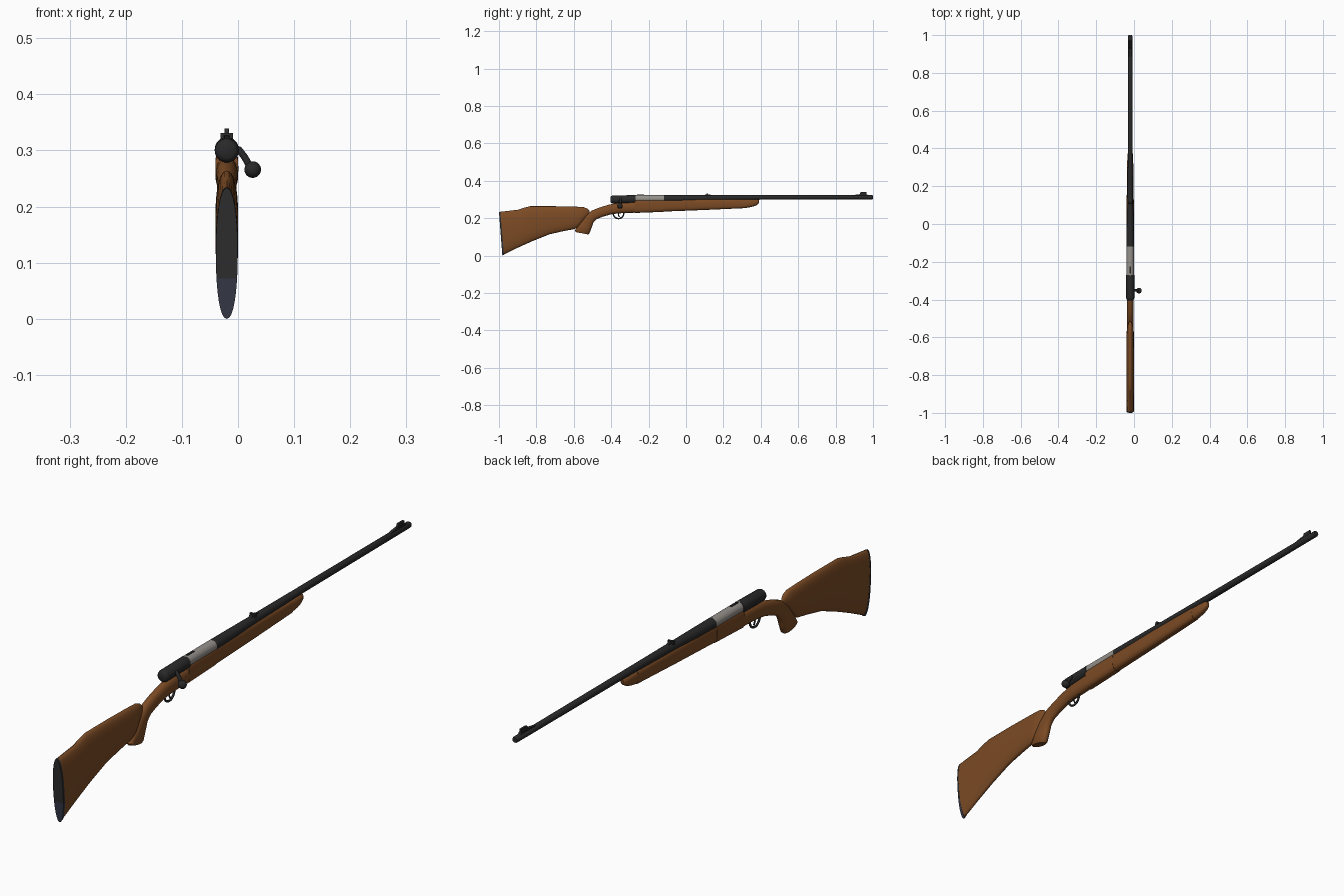
import bpy, bmesh, math
from mathutils import Vector

if "Cube" in bpy.data.objects:
    bpy.data.objects.remove(bpy.data.objects["Cube"])

CX = -0.02  # centre line of the rifle


def material(name, rgb):
    m = bpy.data.materials.new(name)
    m.diffuse_color = (*rgb, 1)
    m.use_nodes = True
    m.node_tree.nodes["Principled BSDF"].inputs["Base Color"].default_value = m.diffuse_color
    return m


WOOD = material("walnut_wood", (0.20, 0.070, 0.018))
METAL = material("blued_metal", (0.022, 0.022, 0.022))
STEEL = material("bright_steel", (0.30, 0.28, 0.26))
PAD = material("dark_rubber", (0.027, 0.027, 0.027))
TOE = material("blue_grey_rubber", (0.036, 0.040, 0.062))


def finish(ob, *mats, angle=40):
    for m in mats:
        ob.data.materials.append(m)
    bpy.ops.object.select_all(action='DESELECT')
    ob.select_set(True)
    bpy.context.view_layer.objects.active = ob
    bpy.ops.object.shade_smooth_by_angle(angle=math.radians(angle))
    return ob


def mesh_object(name, bm):
    bmesh.ops.recalc_face_normals(bm, faces=bm.faces)
    me = bpy.data.meshes.new(name)
    bm.to_mesh(me)
    bm.free()
    ob = bpy.data.objects.new(name, me)
    bpy.context.collection.objects.link(ob)
    return ob


def loft_bm(stations, power=2.2, n=32):
    """Skin superellipse sections; station = (top y, top z, bottom y, bottom z, half width)."""
    bm = bmesh.new()
    rings = []
    for ty, tz, by, bz, w in stations:
        top, bot = Vector((CX, ty, tz)), Vector((CX, by, bz))
        mid, half = (top + bot) / 2, (top - bot) / 2
        ring = []
        for i in range(n):
            a = 2 * math.pi * i / n
            c, s = math.cos(a), math.sin(a)
            u = math.copysign(abs(c) ** (2 / power), c)
            v = math.copysign(abs(s) ** (2 / power), s)
            ring.append(bm.verts.new(mid + half * v + Vector((w * u, 0, 0))))
        rings.append(ring)
    for a, b in zip(rings, rings[1:]):
        for i in range(n):
            j = (i + 1) % n
            bm.faces.new((a[i], a[j], b[j], b[i]))
    bm.faces.new(rings[0])
    bm.faces.new(rings[-1])
    return bm


def loft(name, mat, stations, power=2.2):
    return finish(mesh_object(name, loft_bm(stations, power)), mat)


def turned(name, mat, profile):
    """Round part along y; profile = (y, centre z, radius)."""
    return loft(name, mat, [(y, z + r, y, z - r, r) for y, z, r in profile], 2)


def tube(name, mat, points, radius):
    cu = bpy.data.curves.new(name, 'CURVE')
    cu.dimensions = '3D'
    cu.bevel_depth, cu.bevel_resolution, cu.use_fill_caps = radius, 3, True
    sp = cu.splines.new('POLY')
    sp.points.add(len(points) - 1)
    for p, co in zip(sp.points, points):
        p.co = (*co, 1)
    ob = bpy.data.objects.new(name, cu)
    bpy.context.collection.objects.link(ob)
    bpy.ops.object.select_all(action='DESELECT')
    ob.select_set(True)
    bpy.context.view_layer.objects.active = ob
    bpy.ops.object.convert(target='MESH')
    return finish(bpy.context.object, mat)


def side_plate(name, mat, outline, half):
    """Side outline (y, z) extruded across the centre line."""
    bm = bmesh.new()
    f = bm.faces.new([bm.verts.new((CX - half, y, z)) for y, z in outline])
    ext = bmesh.ops.extrude_face_region(bm, geom=[f])['geom']
    bmesh.ops.translate(bm, vec=(2 * half, 0, 0),
                        verts=[v for v in ext if isinstance(v, bmesh.types.BMVert)])
    return finish(mesh_object(name, bm), mat, angle=25)


# Butt stock with raised comb
loft("butt_stock", WOOD, [
    (-0.994, 0.234, -0.974, 0.006, 0.0195), (-0.90, 0.245, -0.90, 0.042, 0.02),
    (-0.87, 0.255, -0.86, 0.060, 0.02), (-0.835, 0.264, -0.82, 0.078, 0.02),
    (-0.70, 0.264, -0.73, 0.114, 0.02), (-0.60, 0.262, -0.65, 0.132, 0.0195),
    (-0.55, 0.260, -0.60, 0.141, 0.019), (-0.528, 0.252, -0.583, 0.147, 0.017),
    (-0.517, 0.240, -0.572, 0.160, 0.012), (-0.516, 0.225, -0.555, 0.178, 0.006)])

# Butt pad, cut so that the toe has its own colour
bm = loft_bm([(-1.0, 0.233, -0.982, 0.0, 0.0195), (-0.993, 0.235, -0.973, 0.004, 0.0197)])
bmesh.ops.bisect_plane(bm, geom=bm.verts[:] + bm.edges[:] + bm.faces[:],
                       plane_co=(0, 0, 0.072), plane_no=(0, 0, 1))
for f in bm.faces:
    f.material_index = int(f.calc_center_median().z < 0.072)
finish(mesh_object("butt_pad", bm), PAD, TOE)

# Wrist sweeping down into the pistol grip
loft("wrist_and_grip", WOOD, [
    (-0.26, 0.288, -0.26, 0.230, 0.020), (-0.36, 0.283, -0.36, 0.226, 0.0195),
    (-0.41, 0.273, -0.40, 0.221, 0.018), (-0.46, 0.258, -0.445, 0.208, 0.017),
    (-0.505, 0.240, -0.480, 0.194, 0.017), (-0.545, 0.205, -0.495, 0.178, 0.017),
    (-0.575, 0.165, -0.505, 0.148, 0.018), (-0.594, 0.134, -0.516, 0.119, 0.018),
    (-0.590, 0.126, -0.524, 0.113, 0.014)])

# Action bed and forend with rounded tip
loft("action_bed", WOOD, [
    (-0.275, 0.302, -0.275, 0.228, 0.0205), (-0.12, 0.306, -0.12, 0.234, 0.0205)], 3)
loft("forend", WOOD, [
    (-0.13, 0.305, -0.13, 0.235, 0.020), (0.10, 0.305, 0.10, 0.244, 0.019),
    (0.32, 0.303, 0.32, 0.254, 0.0165)], 2.8)
loft("forend_tip", WOOD, [
    (0.32, 0.302, 0.32, 0.255, 0.016), (0.35, 0.301, 0.35, 0.260, 0.0155),
    (0.372, 0.300, 0.372, 0.267, 0.0135), (0.385, 0.299, 0.385, 0.275, 0.010),
    (0.391, 0.296, 0.391, 0.284, 0.005)], 2.5)

# Receiver, exposed bolt body and tapered barrel
turned("receiver", METAL, [
    (-0.404, 0.300, 0.014), (-0.400, 0.300, 0.019), (-0.392, 0.300, 0.0215),
    (-0.27, 0.302, 0.0215)])
turned("bolt_body", STEEL, [(-0.272, 0.304, 0.0195), (-0.118, 0.304, 0.0195)])
turned("barrel", METAL, [
    (-0.12, 0.304, 0.0195), (-0.02, 0.305, 0.0185), (0.10, 0.308, 0.0155),
    (0.35, 0.311, 0.0125), (0.995, 0.312, 0.0112), (1.0, 0.312, 0.009)])
turned("muzzle_bore", PAD, [(0.995, 0.312, 0.005), (1.0, 0.312, 0.005)])
side_plate("extractor", METAL, [(-0.262, 0.318), (-0.225, 0.318), (-0.225, 0.3255), (-0.262, 0.3255)], 0.004)

# Bolt handle and knob
tube("bolt_handle", METAL, [(-0.012, -0.35, 0.307), (0.002, -0.35, 0.301),
                            (0.012, -0.351, 0.288), (0.022, -0.352, 0.270)], 0.0065)
bpy.ops.mesh.primitive_uv_sphere_add(segments=24, ring_count=14, radius=0.0148,
                                     location=(0.0262, -0.353, 0.266))
bpy.context.object.name = "bolt_knob"
finish(bpy.context.object, METAL)

# Trigger guard and trigger
guard = [(CX, -0.361 + 0.028 * math.cos(a), 0.226 + 0.028 * math.sin(a))
         for a in [math.pi * (1 + i / 14) for i in range(15)]]
tube("trigger_guard", METAL, [(CX, -0.392, 0.234)] + guard + [(CX, -0.330, 0.234)], 0.004)
tube("trigger", METAL, [(CX, -0.357, 0.235), (CX, -0.362, 0.219), (CX, -0.356, 0.206)], 0.003)

# Rear sight: ramp and wide leaf
side_plate("rear_sight_base", METAL, [(0.085, 0.318), (0.155, 0.318), (0.125, 0.327), (0.105, 0.327)], 0.005)
side_plate("rear_sight_leaf", METAL, [(0.108, 0.318), (0.118, 0.318), (0.118, 0.331), (0.110, 0.331)], 0.0115)

# Front sight: ramp and narrow blade
side_plate("front_sight_ramp", METAL, [(0.875, 0.320), (0.975, 0.320), (0.968, 0.328), (0.92, 0.328)], 0.0055)
side_plate("front_sight_blade", METAL, [(0.928, 0.326), (0.966, 0.326), (0.966, 0.339), (0.934, 0.339)], 0.004)
